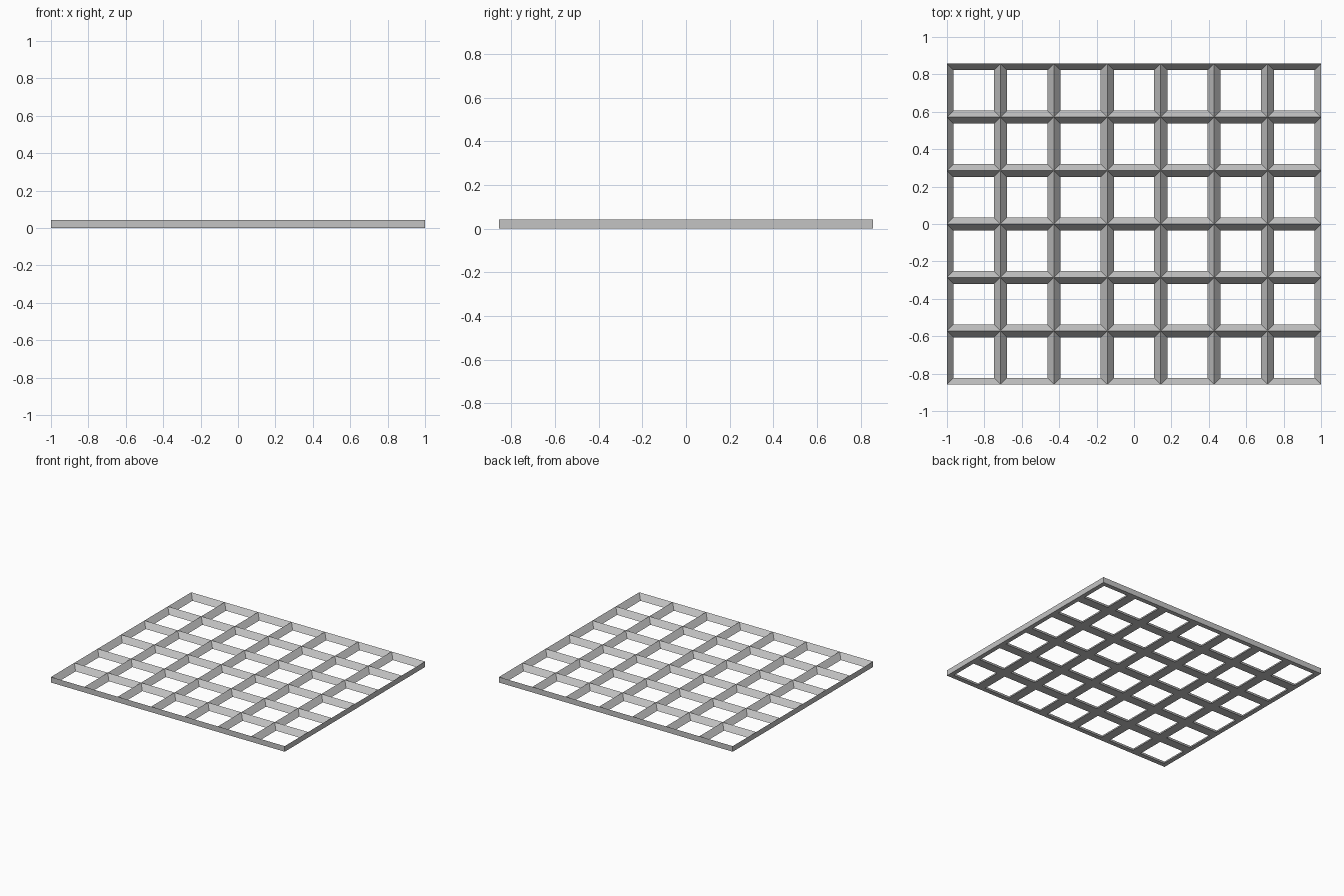
import bpy
import bmesh

COLS, ROWS = 7, 6
PITCH = 2 / COLS      # spacing between ridges
RIM = 0.035           # half width of a bar at its base
HEIGHT = 0.043

old = bpy.data.objects.get("Cube")
if old:
    bpy.data.objects.remove(old, do_unlink=True)

# Single grey material
grey = bpy.data.materials.new("plain_grey")
grey.use_nodes = True
colour = (0.55, 0.55, 0.55, 1)
grey.diffuse_color = colour
grey.node_tree.nodes["Principled BSDF"].inputs["Base Color"].default_value = colour

bm = bmesh.new()


def square(cx, cy, half, z):
    """Four corner vertices, counter-clockwise from the front left."""
    signs = ((-1, -1), (1, -1), (1, 1), (-1, 1))
    return [bm.verts.new((cx + half * sx, cy + half * sy, z)) for sx, sy in signs]


# Each cell: sloped funnel walls, flat underside, upright wall on outer sides
for col in range(COLS):
    for row in range(ROWS):
        cx = (col - (COLS - 1) / 2) * PITCH
        cy = (row - (ROWS - 1) / 2) * PITCH
        ridge = square(cx, cy, PITCH / 2, HEIGHT)
        base = square(cx, cy, PITCH / 2, 0)
        hole = square(cx, cy, PITCH / 2 - RIM, 0)
        outer = (row == 0, col == COLS - 1, row == ROWS - 1, col == 0)
        for i in range(4):
            j = (i + 1) % 4
            bm.faces.new((ridge[i], ridge[j], hole[j], hole[i]))
            bm.faces.new((hole[i], hole[j], base[j], base[i]))
            if outer[i]:
                bm.faces.new((base[i], base[j], ridge[j], ridge[i]))

# Join the cells into one lattice
bmesh.ops.remove_doubles(bm, verts=bm.verts[:], dist=0.0005)

mesh = bpy.data.meshes.new("lattice_grid")
bm.to_mesh(mesh)
bm.free()
mesh.materials.append(grey)
lattice = bpy.data.objects.new("lattice_grid", mesh)
bpy.context.collection.objects.link(lattice)
